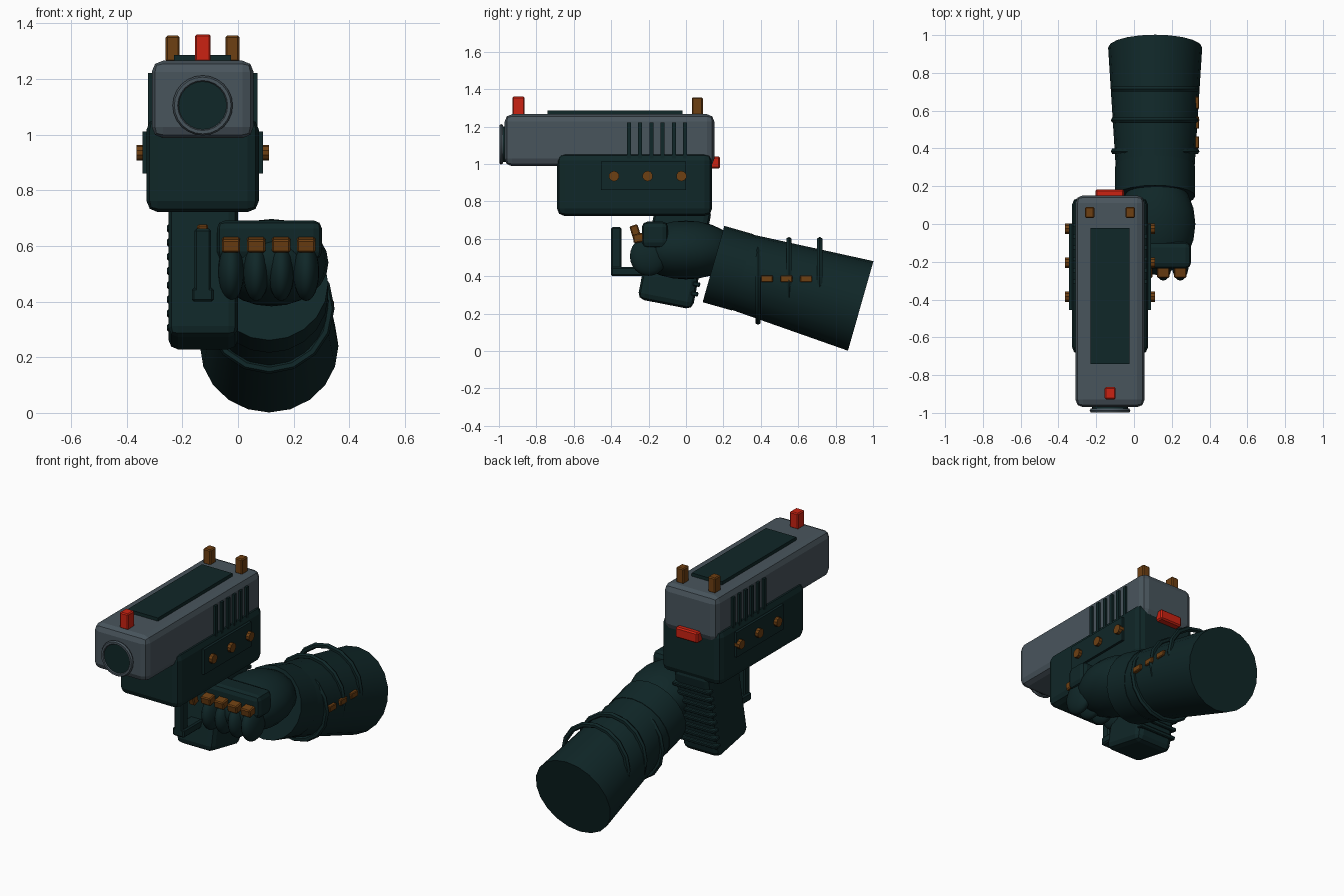
import bpy, math
from mathutils import Vector, Matrix

if "Cube" in bpy.data.objects:
    bpy.data.objects.remove(bpy.data.objects["Cube"])


def material(name, rgb):
    m = bpy.data.materials.new(name)
    m.diffuse_color = (*rgb, 1)
    m.use_nodes = True
    m.node_tree.nodes["Principled BSDF"].inputs["Base Color"].default_value = m.diffuse_color
    return m


DARK = material("dark_teal", (0.005, 0.020, 0.021))
GREY = material("slate_grey", (0.066, 0.090, 0.108))
BROWN = material("bronze", (0.155, 0.050, 0.006))
RED = material("red", (0.60, 0.016, 0.006))


def finish(name, mat, smooth=None):
    o = bpy.context.object
    o.name = name
    o.data.materials.append(mat)
    if smooth:
        bpy.ops.object.shade_smooth_by_angle(angle=math.radians(smooth))
    return o


def box(name, mat, x, y, z, bevel=0.0, tilt=0.0, segments=2):
    """Box from (min, max) ranges, tilted about its own x axis."""
    bpy.ops.mesh.primitive_cube_add(size=1)
    o = finish(name, mat)
    size = [r[1] - r[0] for r in (x, y, z)]
    mid = [(r[0] + r[1]) / 2 for r in (x, y, z)]
    o.data.transform(Matrix.Diagonal((*size, 1)))
    o.location = mid
    o.rotation_euler.x = math.radians(tilt)
    if bevel:
        b = o.modifiers.new("bevel", 'BEVEL')
        b.width = bevel
        b.segments = segments
    return o


def cone(name, mat, p0, p1, r0, r1, sides=20, smooth=30):
    p0, p1 = Vector(p0), Vector(p1)
    d = p1 - p0
    bpy.ops.mesh.primitive_cone_add(vertices=sides, radius1=r0, radius2=r1, depth=d.length,
                                    location=(p0 + p1) / 2)
    o = finish(name, mat, smooth)
    o.rotation_euler = d.to_track_quat('Z', 'Y').to_euler()
    return o


def ring(name, mat, centre, major, minor, sides):
    bpy.ops.mesh.primitive_torus_add(major_radius=major, minor_radius=minor, major_segments=sides,
                                     minor_segments=6, location=centre,
                                     rotation=(math.pi / 2, 0, 0))
    return finish(name, mat, 30)


def ball(name, mat, centre, radii):
    bpy.ops.mesh.primitive_uv_sphere_add(segments=20, ring_count=12, radius=1)
    o = finish(name, mat, 40)
    o.data.transform(Matrix.Diagonal((*radii, 1)))
    o.location = centre
    return o


GX = -0.127  # gun centre line

# Slide and lower frame
box("slide", GREY, (-0.31, 0.056), (-0.97, 0.152), (0.988, 1.266), 0.04)
box("frame", DARK, (-0.329, 0.075), (-0.69, 0.14), (0.722, 1.058), 0.04)
box("top_plate", DARK, (-0.23, -0.025), (-0.74, -0.02), (1.255, 1.286))

# Muzzle
cone("muzzle_core", DARK, (GX, -0.94, 1.105), (GX, -0.992, 1.105), 0.095, 0.095, 24)
ring("muzzle_ring", GREY, (GX, -0.988, 1.105), 0.096, 0.012, 24)

# Sights and rear button
box("front_sight", RED, (-0.155, -0.098), (-0.928, -0.864), (1.262, 1.36), 0.006, segments=1)
for i, x in enumerate((-0.235, -0.02)):
    box(f"rear_sight_{i}", BROWN, (x - 0.025, x + 0.025), (0.032, 0.09), (1.262, 1.356), 0.006, segments=1)
box("rear_button", RED, (-0.205, -0.053), (0.12, 0.183), (0.975, 1.04), 0.008, segments=1)

# Slide serrations, side plates and bolts
for side in (-1, 1):
    for i in range(6):
        y = -0.305 + i * 0.06
        xs = sorted((GX + side * 0.17, GX + side * 0.197))
        box(f"serration_{side}_{i}", DARK, xs, (y - 0.011, y + 0.011), (1.03, 1.222))
    xs = sorted((GX + side * 0.19, GX + side * 0.217))
    box(f"side_plate_{side}", DARK, xs, (-0.455, 0.0), (0.86, 1.012))
    for i in range(3):
        y = -0.385 + i * 0.18
        cone(f"bolt_{side}_{i}", BROWN, (GX + side * 0.2, y, 0.935),
             (GX + side * 0.238, y, 0.935), 0.028, 0.028, 10)

# Tilted grip with ridges down its back
TILT = math.radians(11)
box("grip", DARK, (-0.25, 0.0), (-0.21, 0.09), (0.245, 0.795), 0.035, -11)
for i in range(8):
    s = -0.19 + i * 0.052
    y = -0.06 + s * math.sin(TILT) + 0.145 * math.cos(TILT)
    z = 0.52 + s * math.cos(TILT) - 0.145 * math.sin(TILT)
    box(f"grip_ridge_{i}", DARK, (-0.255, 0.0), (y - 0.02, y + 0.02), (z - 0.012, z + 0.012), 0.005, -11, 1)

# Trigger and guard
box("trigger_guard_front", DARK, (-0.157, -0.097), (-0.4, -0.345), (0.42, 0.662), 0.008, segments=1)
box("trigger_guard_base", DARK, (-0.166, -0.087), (-0.4, -0.15), (0.4, 0.45), 0.008, segments=1)
box("trigger", BROWN, (-0.147, -0.107), (-0.285, -0.24), (0.545, 0.675), 0.006, 17, 1)

# Gloved hand: palm, knuckle guard, four fingers with plates
ball("palm", DARK, (0.12, 0.0, 0.54), (0.205, 0.27, 0.157))
box("knuckle_guard", DARK, (-0.076, 0.302), (-0.236, -0.095), (0.55, 0.692), 0.03)
for i in range(4):
    x = -0.025 + i * 0.09
    ball(f"finger_{i}", DARK, (x, -0.2, 0.507), (0.047, 0.1, 0.105))
    box(f"finger_plate_{i}", BROWN, (x - 0.033, x + 0.033), (-0.283, -0.225), (0.58, 0.628), 0.006, 10, 1)

# Forearm, cuff and upright bands
AX = 0.112
WRIST, ELBOW = Vector((AX, 0.147, 0.465)), Vector((AX, 0.934, 0.241))
cone("forearm", DARK, WRIST.lerp(ELBOW, 0.08), ELBOW, 0.203, 0.249)
cone("cuff", DARK, WRIST, WRIST.lerp(ELBOW, 0.2), 0.212, 0.212)
for i in range(3):
    y = 0.385 + i * 0.165
    ring(f"arm_band_{i}", DARK, (AX, y, 0.375), 0.219, 0.016, 16)
    y = 0.432 + i * 0.105
    box(f"arm_light_{i}", BROWN, (0.29, 0.345), (y - 0.032, y + 0.032), (0.368, 0.404), 0.004, segments=1)
